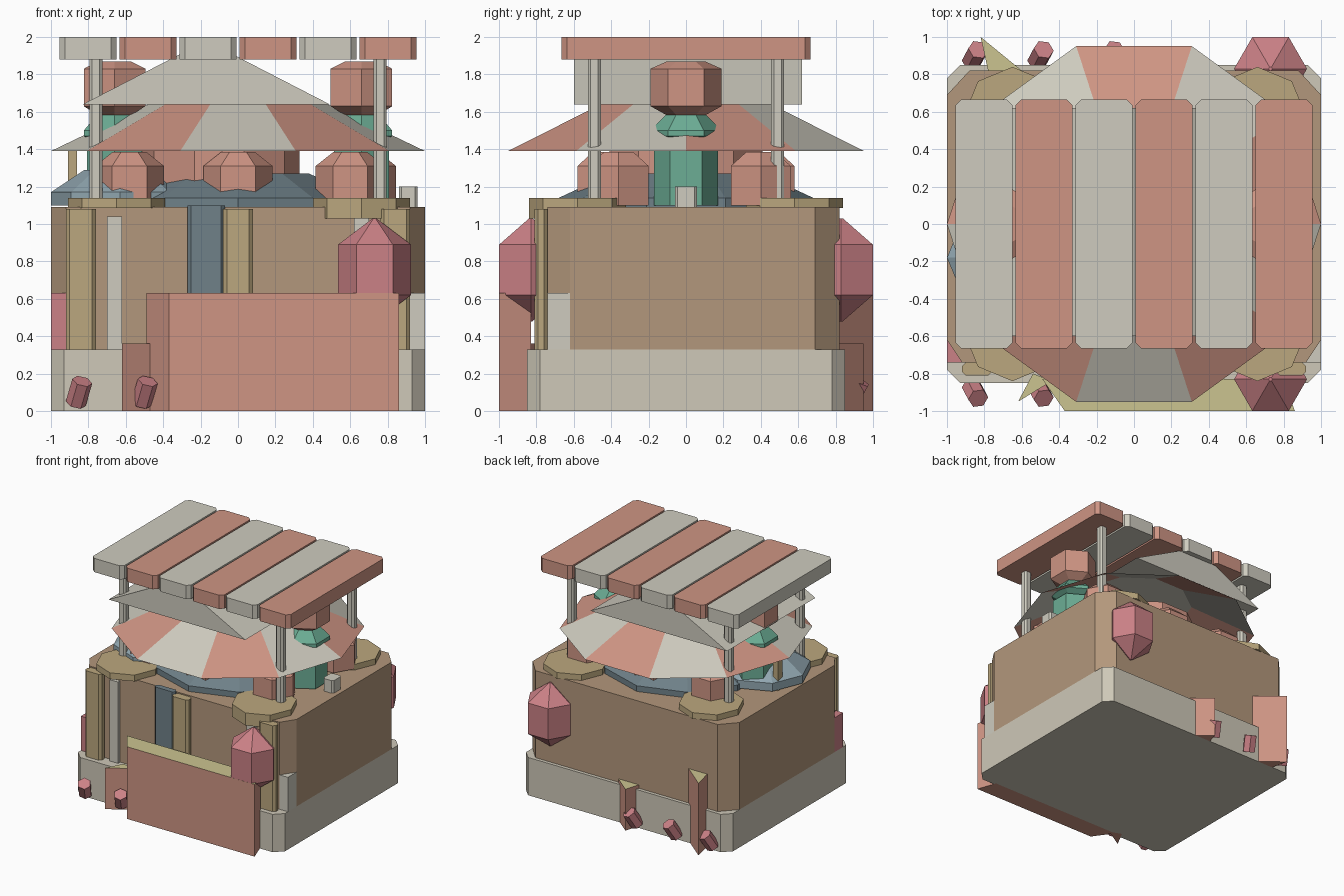
import bpy
from math import cos, sin, pi
from mathutils import Matrix

if "Cube" in bpy.data.objects:
    bpy.data.objects.remove(bpy.data.objects["Cube"])

COL = {
    "stone": (0.62, 0.58, 0.48), "brown": (0.45, 0.31, 0.2), "tan": (0.5, 0.39, 0.21),
    "red": (0.62, 0.3, 0.23), "cream": (0.62, 0.6, 0.52), "green": (0.15, 0.42, 0.3),
    "slate": (0.16, 0.22, 0.25), "blue": (0.28, 0.38, 0.43), "pink": (0.6, 0.22, 0.24),
    "yellow": (0.6, 0.55, 0.28),
}
MATS = {}
for k, c in COL.items():
    MATS[k] = bpy.data.materials.new(k)
    MATS[k].diffuse_color = (*c, 1)


def mesh(name, verts, faces, cols, idx=None):
    me = bpy.data.meshes.new(name)
    me.from_pydata(verts, [], faces)
    for c in cols:
        me.materials.append(MATS[c])
    if idx:
        for p, i in zip(me.polygons, idx):
            p.material_index = i
    ob = bpy.data.objects.new(name, me)
    bpy.context.collection.objects.link(ob)
    return ob


def prism(name, pts, z0, z1, col, top=None):
    # counter-clockwise outline extruded upwards
    n = len(pts)
    v = [(x, y, z) for z in (z0, z1) for x, y in pts]
    f = [(i, (i + 1) % n, n + (i + 1) % n, n + i) for i in range(n)]
    f += [tuple(range(n - 1, -1, -1)), tuple(range(n, 2 * n))]
    return mesh(name, v, f, [col, top or col], [0] * (n + 1) + [1])


def slab(name, x0, x1, y0, y1, z0, z1, col, cx=0, cy=None):
    # box with optional cut corners
    cy = cx if cy is None else cy
    if cx:
        pts = [(x0 + cx, y0), (x1 - cx, y0), (x1, y0 + cy), (x1, y1 - cy),
               (x1 - cx, y1), (x0 + cx, y1), (x0, y1 - cy), (x0, y0 + cy)]
    else:
        pts = [(x0, y0), (x1, y0), (x1, y1), (x0, y1)]
    return prism(name, pts, z0, z1, col)


def turned(name, x, y, n, prof, col, a=0.0):
    # stacked rings of (radius, height)
    v = [(x + r * cos(a + 2 * pi * i / n), y + r * sin(a + 2 * pi * i / n), z)
         for r, z in prof for i in range(n)]
    f = [(k * n + i, k * n + (i + 1) % n, (k + 1) * n + (i + 1) % n, (k + 1) * n + i)
         for k in range(len(prof) - 1) for i in range(n)]
    f += [tuple(range(n - 1, -1, -1)), tuple(range(len(v) - n, len(v)))]
    return mesh(name, v, f, [col])


# building
slab("plinth", -1, 1, -0.85, 0.85, 0, 0.33, "stone", 0.07)
prism("walls", [(-0.92, -0.74), (0.92, -0.74), (1, -0.62), (1, 0.69), (0.88, 0.82),
                (-0.88, 0.82), (-1, 0.69), (-1, -0.62)], 0.33, 1.09, "brown")
for x in (-0.84, 0, 0.84):
    slab("front_column", x - 0.08, x + 0.08, -0.81, -0.74, 0.33, 1.08, "tan", 0.02)
for x in (-0.66, 0.66):
    slab("pale_pilaster", x - 0.04, x + 0.04, -0.77, -0.73, 0.33, 1.04, "cream")
slab("door", -0.27, -0.07, -0.78, -0.73, 0.33, 1.1, "slate", 0.02)
slab("right_corner_block", 0.92, 1, -0.74, -0.62, 0.33, 0.63, "cream")
slab("left_corner_block", -1, -0.92, -0.74, -0.62, 0.33, 0.63, "pink")

# corner capitals
for x in (-0.65, 0.66):
    for y in (-0.58, 0.58):
        z0 = 1.03 if (x > 0 and y < 0) else 1.085
        turned("corner_capital", x, y, 8, [(0.26, z0), (0.26, 1.14)], "tan", 0)

# rooftop mounds and drum
turned("roof_mound", 0, 0, 10, [(0.68, 1.09), (0.68, 1.14), (0.4, 1.27)], "slate", pi / 10)
turned("blue_mound", -0.63, -0.18, 8, [(0.37, 1.1), (0.37, 1.17), (0.19, 1.29)], "blue")
turned("central_drum", -0.1, 0, 10, [(0.43, 1.14), (0.43, 1.48)], "red")

# rooftop pots
for x, y in ((-0.58, -0.36), (0, -0.42), (0.6, -0.36), (0.66, 0.4), (-0.55, 0.42), (0, 0.42)):
    turned("pot", x, y, 6, [(0.185, 1.1), (0.185, 1.31), (0.09, 1.385)], "red")

# side lanterns
for x in (-0.66, 0.66):
    turned("lantern_base", x, 0, 6, [(0.17, 1.1), (0.17, 1.42)], "green", pi / 6)
    turned("lantern_collar", x, 0, 6,
           [(0.1, 1.42), (0.19, 1.47), (0.19, 1.5), (0.1, 1.59)], "green", pi / 6)
    turned("lantern_body", x, 0, 6,
           [(0.1, 1.58), (0.19, 1.63), (0.19, 1.83), (0.1, 1.87)], "red", pi / 6)

# roof posts and small stubs
for x in (-0.76, 0.76):
    for y in (-0.49, 0.49):
        slab("roof_post", x - 0.035, x + 0.035, y - 0.035, y + 0.035, 1.1, 1.89, "cream", 0.015)
slab("right_chimney", 0.86, 0.96, -0.06, 0.06, 1.09, 1.2, "cream", 0.015)
slab("left_peg", -0.91, -0.86, -0.03, 0.03, 1.09, 1.42, "tan")

# striped umbrella canopy, an open sheet
N = 10
rim = [(cos(2 * pi * i / N), sin(2 * pi * i / N), 1.39) for i in range(N)]
mesh("umbrella_canopy", rim + [(0, 0, 1.87)], [(i, (i + 1) % N, N) for i in range(N)],
     ["cream", "red"], [(i + 1) % 2 for i in range(N)])

# upper gable
gx = [(-0.83, 1.64), (0.49, 1.64), (-0.17, 1.98)]
mesh("upper_gable", [(x, y, z) for y in (-0.6, 0.62) for x, z in gx],
     [(0, 1, 2), (5, 4, 3), (0, 3, 4, 1), (1, 4, 5, 2), (2, 5, 3, 0)], ["cream"])

# striped flat awning
for i in range(6):
    x = -0.955 + 0.321 * i
    slab("awning_slat", x, x + 0.305, -0.665, 0.665, 1.88, 2.0, "red" if i % 2 else "cream", 0.03)

# counter and wedge stalls
prism("counter", [(-0.49, -0.83), (-0.37, -1), (0.86, -1), (0.8, -0.83)], 0, 0.63, "red", "yellow")
prism("front_wedge", [(-0.62, -0.95), (-0.44, -0.84), (-0.54, -0.8)], 0, 0.36, "red", "yellow")
prism("back_wedge_tall", [(-0.78, 0.82), (-0.6, 0.82), (-0.82, 1)], 0, 0.63, "red", "yellow")
prism("back_wedge_short", [(-0.12, 0.82), (0.08, 0.82), (-0.08, 0.95)], 0, 0.36, "red", "yellow")

# hanging crystal lamps
for y in (-0.83, 0.83):
    turned("crystal_lamp", 0.73, y, 6, [(0.01, 0.48), (0.195, 0.62), (0.195, 0.89), (0.01, 1.03)], "pink")

# small tilted rocks
for x, y in ((-0.85, -0.9), (-0.5, -0.9), (-0.85, 0.9), (-0.5, 0.9), (-0.12, 0.9)):
    ob = turned("rock", 0, 0, 6, [(0.055, -0.07), (0.055, 0.07)], "pink")
    s = 1 if y > 0 else -1
    ob.data.transform(Matrix.Translation((x, y, 0.1)) @ Matrix.Rotation(-0.5 * s, 4, 'X')
                      @ Matrix.Rotation(0.25, 4, 'Y'))

for m in bpy.data.materials:
    if m.users and not m.is_grease_pencil:
        m.use_nodes = True
        m.node_tree.nodes["Principled BSDF"].inputs["Base Color"].default_value = m.diffuse_color
